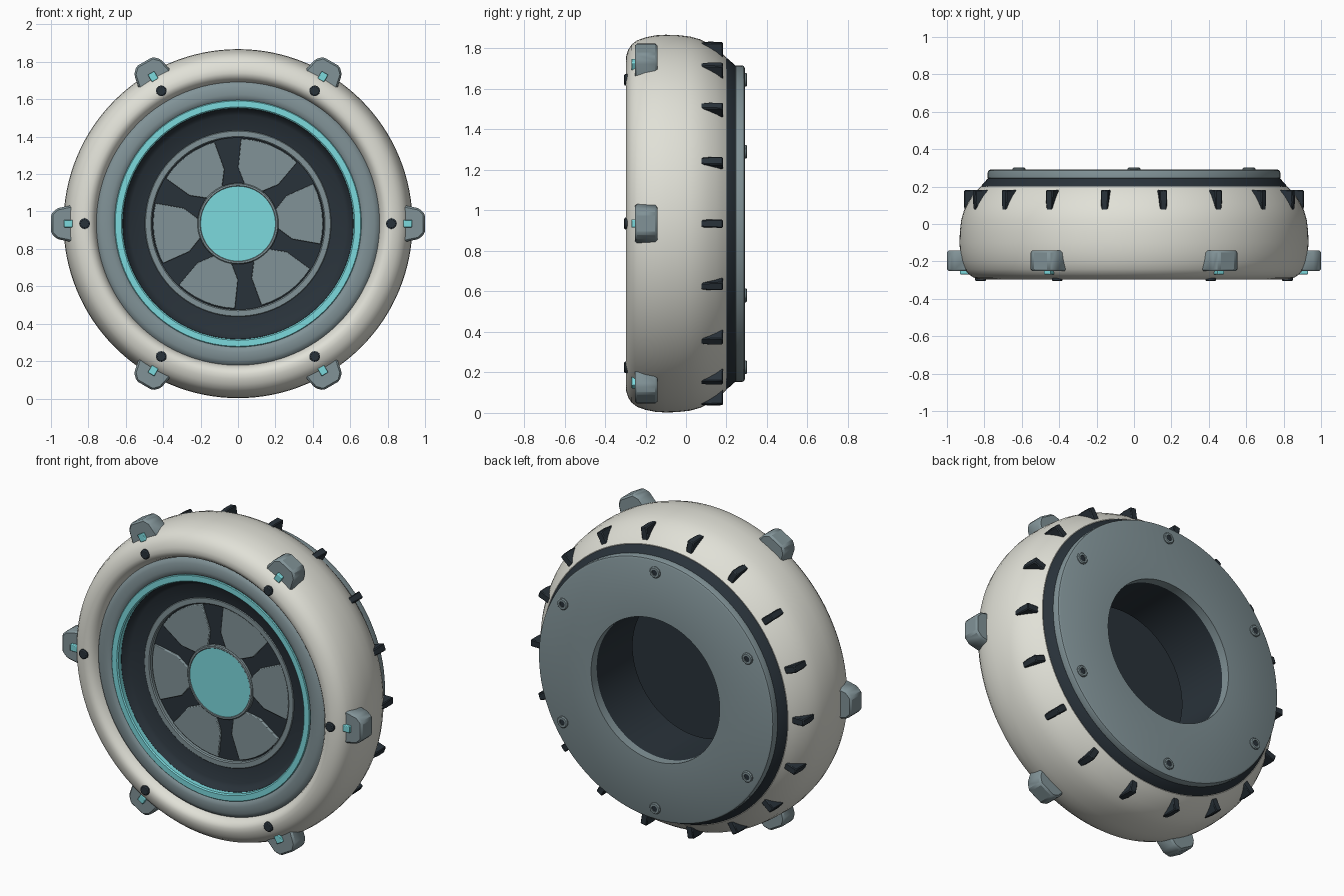
import bpy, bmesh
from math import sin, cos, pi, radians

if "Cube" in bpy.data.objects:
    bpy.data.objects.remove(bpy.data.objects["Cube"])

CZ = 0.935  # height of the wheel axis


def material(name, rgb):
    m = bpy.data.materials.new(name)
    m.diffuse_color = (*rgb, 1)
    m.use_nodes = True
    m.node_tree.nodes["Principled BSDF"].inputs["Base Color"].default_value = m.diffuse_color
    return m


SHELL = material("warm_white", (0.75, 0.75, 0.68))
GREY = material("blue_grey", (0.22, 0.29, 0.31))
DARK = material("charcoal", (0.022, 0.032, 0.042))
CYAN = material("cyan", (0.20, 0.70, 0.73))


def finish(name, bm, mat, bevel=0, segments=2):
    bmesh.ops.remove_doubles(bm, verts=bm.verts, dist=1e-5)
    bmesh.ops.recalc_face_normals(bm, faces=bm.faces)
    me = bpy.data.meshes.new(name)
    bm.to_mesh(me)
    bm.free()
    ob = bpy.data.objects.new(name, me)
    bpy.context.collection.objects.link(ob)
    me.materials.append(mat)
    bpy.ops.object.select_all(action='DESELECT')
    ob.select_set(True)
    bpy.context.view_layer.objects.active = ob
    bpy.ops.object.shade_smooth_by_angle(angle=radians(35))
    if bevel:
        b = ob.modifiers.new("bevel", 'BEVEL')
        b.width, b.segments = bevel, segments
    return ob


def spin(bm, prof, n=96, cx=0, cz=CZ):
    """Turn a closed (radius, y) profile around a y-parallel axis."""
    rings = []
    for i in range(n):
        a = 2 * pi * i / n
        rings.append([bm.verts.new((cx + r * cos(a), y, cz + r * sin(a))) for r, y in prof])
    k = len(prof)
    for i in range(n):
        p, q = rings[i], rings[(i + 1) % n]
        for j in range(k):
            if prof[j][0] == 0 and prof[(j + 1) % k][0] == 0:
                continue
            bm.faces.new((p[j], p[(j + 1) % k], q[(j + 1) % k], q[j]))
    bmesh.ops.dissolve_degenerate(bm, edges=bm.edges, dist=1e-6)


def lathe(name, prof, mat, n=96):
    bm = bmesh.new()
    spin(bm, prof, n)
    return finish(name, bm, mat)


def loft(bm, front, back, a):
    """Solid between two polygons of (radial, tangential, y) points, at angle a."""
    def place(p):
        u, t, y = p
        return bm.verts.new((u * cos(a) - t * sin(a), y, CZ + u * sin(a) + t * cos(a)))
    A, B = [place(p) for p in front], [place(p) for p in back]
    bm.faces.new(A)
    bm.faces.new(B[::-1])
    n = len(A)
    for i in range(n):
        bm.faces.new((A[i], B[i], B[(i + 1) % n], A[(i + 1) % n]))


def plate(bm, poly, y0, y1, a):
    loft(bm, [(u, t, y0) for u, t in poly], [(u, t, y1) for u, t in poly], a)


SIX = [k * pi / 3 for k in range(6)]

# Rounded outer shell
lathe("outer_shell", [
    (0.75, -0.20), (0.757, -0.245), (0.768, -0.272), (0.785, -0.290), (0.805, -0.297), (0.83, -0.295),
    (0.86, -0.285), (0.885, -0.268), (0.905, -0.242), (0.92, -0.20), (0.93, -0.15),
    (0.933, -0.10), (0.931, -0.04), (0.924, 0.02), (0.91, 0.07), (0.89, 0.11),
    (0.865, 0.15), (0.84, 0.18), (0.82, 0.20), (0.70, 0.20), (0.70, -0.20)], SHELL, 128)

# Concentric front rings
lathe("front_ring", [(0.762, -0.20), (0.762, -0.240), (0.75, -0.254), (0.73, -0.264),
                     (0.69, -0.266), (0.668, -0.262), (0.658, -0.252), (0.658, -0.20)], GREY)
lathe("light_ring", [(0.66, -0.20), (0.66, -0.258), (0.656, -0.262), (0.624, -0.262),
                     (0.617, -0.256), (0.617, -0.20)], CYAN)
lathe("inner_ring", [(0.63, -0.15), (0.63, -0.23), (0.616, -0.23), (0.60, -0.205), (0.58, -0.192),
                     (0.495, -0.178), (0.495, -0.15)], DARK)
lathe("fan_rim", [(0.50, -0.14), (0.50, -0.176), (0.494, -0.182), (0.466, -0.182),
                  (0.46, -0.176), (0.46, -0.14)], GREY)

# Recessed fan: dark disc, six vane panels, hub
lathe("fan_disc", [(0, -0.155), (0.47, -0.155), (0.47, -0.135), (0, -0.135)], DARK)
bm = bmesh.new()
for a in SIX:
    pts = [(0.455, d) for d in (-21, -14, -7, 0, 7, 14, 21)]
    pts += [(0.30, 23), (0.215, 14), (0.205, 0), (0.215, -14), (0.30, -23)]
    poly = [(r * cos(radians(d)), r * sin(radians(d))) for r, d in pts]
    plate(bm, poly, -0.168, -0.145, a + radians(7))
finish("fan_panels", bm, GREY, 0.004)
lathe("hub_ring", [(0.217, -0.14), (0.217, -0.170), (0.212, -0.175), (0.203, -0.175),
                   (0.198, -0.170), (0.198, -0.14)], GREY, 64)
lathe("hub_cap", [(0, -0.172), (0.20, -0.172), (0.20, -0.14), (0, -0.14)], CYAN, 64)

# Back band, mounting plate and bore
lathe("back_band", [(0.70, 0.195), (0.818, 0.195), (0.815, 0.206), (0.78, 0.245), (0.70, 0.245)], DARK)
lathe("back_plate", [(0.428, 0.238), (0.774, 0.238), (0.782, 0.246), (0.782, 0.276),
                     (0.778, 0.286), (0.768, 0.291), (0.428, 0.291)], GREY)
lathe("bore_tube", [(0.429, 0.288), (0.429, -0.105), (0.46, -0.105), (0.46, 0.25)], DARK)
lathe("inner_wall", [(0.69, 0.20), (0.69, -0.20), (0.71, -0.20), (0.71, 0.20)], DARK)

# Back bolts: collar with dark socket
collars, sockets = bmesh.new(), bmesh.new()
for a in SIX:
    x, z = 0.71 * cos(a + pi / 6), CZ + 0.71 * sin(a + pi / 6)
    spin(collars, [(0.018, 0.28), (0.034, 0.28), (0.034, 0.297), (0.029, 0.302), (0.018, 0.302)], 20, x, z)
    spin(sockets, [(0, 0.28), (0.019, 0.28), (0.019, 0.296), (0, 0.296)], 20, x, z)
finish("back_bolts", collars, GREY)
finish("bolt_sockets", sockets, DARK)

# Front bolts
bm = bmesh.new()
for a in SIX:
    x, z = 0.82 * cos(a), CZ + 0.82 * sin(a)
    spin(bm, [(0, -0.306), (0.022, -0.306), (0.029, -0.301), (0.029, -0.27), (0, -0.27)], 12, x, z)
finish("front_bolts", bm, DARK)

# Rim clamps with small lights
clamps, lamps = bmesh.new(), bmesh.new()
for a in SIX:
    half = [(0.86, 0.105), (0.968, 0.082), (1.0, 0.05)]
    poly = half + [(u, -t) for u, t in half[::-1]]
    plate(clamps, poly, -0.252, -0.142, a)
    plate(lamps, [(0.885, -0.02), (0.93, -0.02), (0.93, 0.02), (0.885, 0.02)], -0.27, -0.23, a)
finish("rim_clamps", clamps, GREY, 0.01, 1)
finish("clamp_lights", lamps, CYAN, 0.004)

# Tapered tread fins around the rear shoulder
bm = bmesh.new()
for k in range(18):
    prof = [(0.79, 0.182), (0.908, 0.182), (0.91, 0.115), (0.906, 0.072), (0.86, 0.072)]
    width = [0.021, 0.021, 0.02, 0.017, 0.018]
    loft(bm, [(u, w, y) for (u, y), w in zip(prof, width)],
         [(u, -w, y) for (u, y), w in zip(prof, width)], k * pi / 9)
finish("tread_fins", bm, DARK, 0.005, 1)
